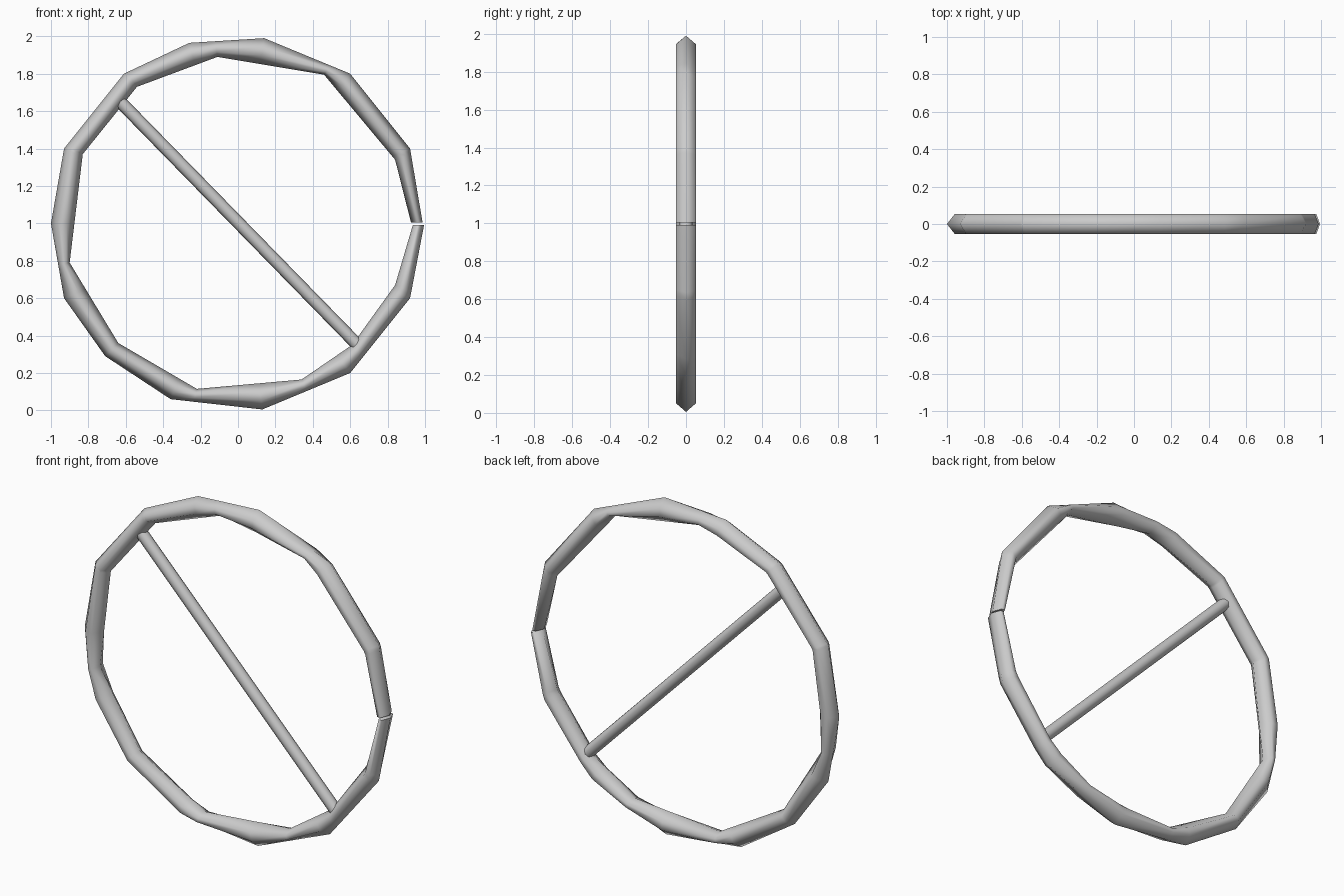
import bpy, bmesh, math
from mathutils import Vector

if "Cube" in bpy.data.objects:
    bpy.data.objects.remove(bpy.data.objects["Cube"])

grey = bpy.data.materials.new("light grey")
grey.diffuse_color = (0.6, 0.6, 0.6, 1)
grey.use_nodes = True
grey.node_tree.nodes["Principled BSDF"].inputs["Base Color"].default_value = grey.diffuse_color

# Corners of the rim, counter-clockwise from the split on the right (x, z)
OUTER = [(.987, 1.004), (.92, 1.4), (.6, 1.8), (.14, 1.99), (-.26, 1.965), (-.61, 1.8),
         (-.93, 1.4), (-1, 1), (-.93, .6), (-.71, .29), (-.36, .06), (.13, .005),
         (.6, .2), (.92, .6), (.995, .992)]
INNER = [(.925, 1.004), (.84, 1.34), (.46, 1.795), (-.11, 1.89), (-.54, 1.73), (-.83, 1.37),
         (-.9, .79), (-.64, .36), (-.22, .115), (.34, .165), (.61, .35), (.84, .67),
         (.935, .992)]


def angle(p):
    return math.atan2(p[1] - 1, p[0]) % math.tau


def radius(points, a):
    """Distance from the centre to the outline in direction a."""
    d = Vector((math.cos(a), math.sin(a)))
    for i in range(len(points) - 1):
        if a <= angle(points[i + 1]) or i == len(points) - 2:
            p = Vector((points[i][0], points[i][1] - 1))
            q = Vector((points[i + 1][0], points[i + 1][1] - 1))
            return p.cross(q) / d.cross(q - p)


def finish(bm, name):
    bmesh.ops.recalc_face_normals(bm, faces=bm.faces)
    mesh = bpy.data.meshes.new(name)
    bm.to_mesh(mesh)
    bm.free()
    mesh.materials.append(grey)
    ob = bpy.data.objects.new(name, mesh)
    bpy.context.collection.objects.link(ob)
    bpy.ops.object.select_all(action='DESELECT')
    ob.select_set(True)
    bpy.context.view_layer.objects.active = ob
    bpy.ops.object.shade_smooth_by_angle(angle=math.radians(80))
    return ob


def tube(name, sections):
    bm = bmesh.new()
    rings = [[bm.verts.new(p) for p in s] for s in sections]
    n = len(rings[0])
    for a, b in zip(rings, rings[1:]):
        for i in range(n):
            j = (i + 1) % n
            bm.faces.new((a[i], a[j], b[j], b[i]))
    bm.faces.new(rings[0])
    bm.faces.new(rings[-1][::-1])
    return finish(bm, name)


# Rim: six-sided section, pointed outwards and inwards, split at the right
angles = []
for a in sorted(angle(p) for p in OUTER + INNER):
    if not angles or a - angles[-1] > .002:
        angles.append(a)
sections = []
for a in angles:
    ro, ri = radius(OUTER, a), radius(INNER, a)
    profile = [(0, 0), (.33, -.053), (.67, -.053), (1, 0), (.67, .053), (.33, .053)]
    sections.append([((ro + (ri - ro) * t) * math.cos(a), y,
                      1 + (ro + (ri - ro) * t) * math.sin(a)) for t, y in profile])
tube("rim", sections)

# Diagonal crossbar running between opposite sides of the rim
start, end = Vector((-.63, 0, 1.65)), Vector((.635, 0, .355))
axis = (end - start).normalized()
side = Vector((0, 1, 0))
up = axis.cross(side)
tube("crossbar", [[c + .034 * (side * math.cos(t) + up * math.sin(t))
                   for t in (k * math.tau / 8 for k in range(8))] for c in (start, end)])
